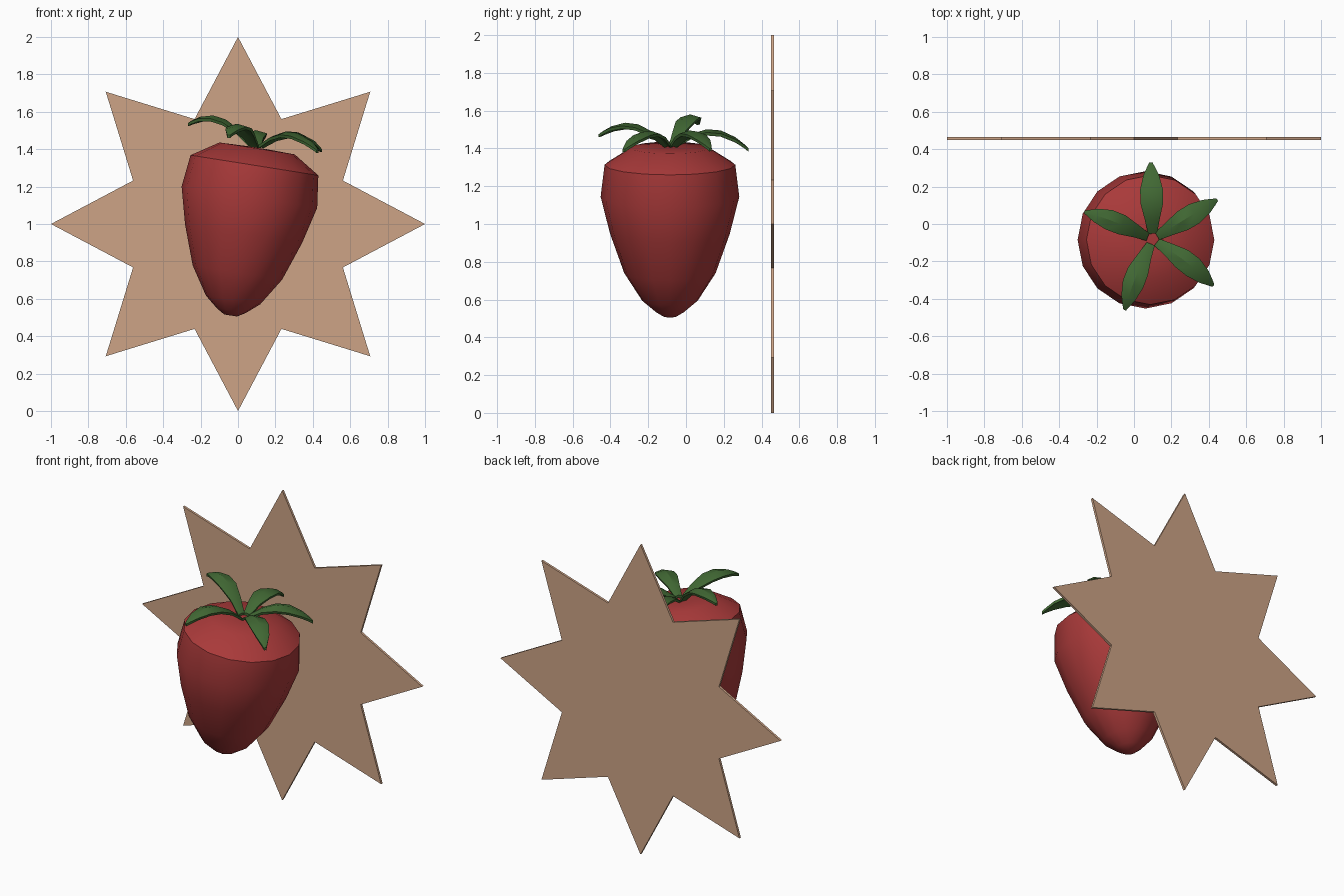
import bpy, bmesh, math
from mathutils import Vector, Matrix

if "Cube" in bpy.data.objects:
    bpy.data.objects.remove(bpy.data.objects["Cube"])


def material(name, color):
    m = bpy.data.materials.new(name)
    m.diffuse_color = (*color, 1)
    m.use_nodes = True
    m.node_tree.nodes["Principled BSDF"].inputs["Base Color"].default_value = m.diffuse_color
    return m


RED = material("berry red", (0.40, 0.042, 0.042))
GREEN = material("leaf green", (0.053, 0.14, 0.034))
TAN = material("warm tan", (0.61, 0.37, 0.24))


def finish(name, bm, mat, smooth=None):
    bmesh.ops.recalc_face_normals(bm, faces=bm.faces)
    me = bpy.data.meshes.new(name)
    bm.to_mesh(me)
    bm.free()
    me.materials.append(mat)
    ob = bpy.data.objects.new(name, me)
    bpy.context.collection.objects.link(ob)
    if smooth:
        bpy.ops.object.select_all(action='DESELECT')
        bpy.context.view_layer.objects.active = ob
        ob.select_set(True)
        bpy.ops.object.shade_smooth_by_angle(angle=math.radians(smooth))
    return ob


# Eight-pointed backing star, a thin extruded plate
bm = bmesh.new()
ring = []
for i in range(16):
    a, r = math.pi * i / 8, (0.607 if i % 2 else 1.0)
    ring.append(bm.verts.new((r * math.sin(a), 0.45, 1 + r * math.cos(a))))
face = bm.faces.new(ring)
ext = bmesh.ops.extrude_face_region(bm, geom=[face])
bmesh.ops.translate(bm, vec=(0, 0.015, 0),
                    verts=[v for v in ext["geom"] if isinstance(v, bmesh.types.BMVert)])
finish("star_backing", bm, TAN)

# Fruit: lathed profile (radius, distance along axis), leaning to the right
PROFILE = [(0.035, 0.004), (0.078, 0.03), (0.147, 0.088), (0.242, 0.236),
           (0.317, 0.447), (0.367, 0.645), (0.346, 0.817), (0.204, 0.908), (0.06, 0.912)]
SIDES = 16
bm = bmesh.new()
rings = [[bm.verts.new((r * math.cos(2 * math.pi * i / SIDES),
                        r * math.sin(2 * math.pi * i / SIDES), s)) for i in range(SIDES)]
         for r, s in PROFILE]
for lo, hi in zip(rings, rings[1:]):
    for i in range(SIDES):
        j = (i + 1) % SIDES
        bm.faces.new((lo[i], lo[j], hi[j], hi[i]))
bm.faces.new(rings[0])
bm.faces.new(rings[-1])
bm.transform(Matrix.Translation((-0.04, -0.085, 0.507)) @ Matrix.Rotation(math.radians(9), 4, 'Y'))
finish("berry", bm, RED, 40)

# Leaves: arched, ridged blades running from the crown to each tip
CROWN = Vector((0.10, -0.08, 1.42))
BLADE = [(0.0, 0.024), (0.2, 0.04), (0.42, 0.06), (0.62, 0.061), (0.82, 0.042), (0.94, 0.02), (1.0, 0.008)]


def leaf(name, tip, arch, width=1.0, bow=0.0):
    bm = bmesh.new()
    tip = Vector(tip)
    flat = Vector((tip.x - CROWN.x, tip.y - CROWN.y, 0)).normalized()
    side = Vector((-flat.y, flat.x, 0))
    base = CROWN + flat * 0.028
    rows = []
    for t, w in BLADE:
        hump = 4 * t * (1 - t)
        p = base.lerp(tip, t) + Vector((0, 0, arch * hump)) + side * bow * hump
        w *= width
        lift = Vector((0, 0, w * 0.28))
        thick = Vector((0, 0, 0.016))
        loop = [p - side * w, p + lift, p + side * w,
                p + side * w * 0.9 - thick, p + lift - thick, p - side * w * 0.9 - thick]
        rows.append([bm.verts.new(v) for v in loop])
    for a, b in zip(rows, rows[1:]):
        for i in range(6):
            j = (i + 1) % 6
            bm.faces.new((a[i], a[j], b[j], b[i]))
    bm.faces.new(rows[0])
    bm.faces.new(rows[-1])
    finish(name, bm, GREEN, 30)


leaf("leaf_back", (0.09, 0.33, 1.40), 0.075)
leaf("leaf_right_back", (0.445, 0.13, 1.40), 0.07, 0.95)
leaf("leaf_right_front", (0.425, -0.33, 1.395), 0.07, 0.95, 0.012)
leaf("leaf_front", (-0.05, -0.46, 1.475), 0.07, 0.95, -0.01)
leaf("leaf_left", (-0.265, 0.065, 1.54), 0.075, 0.9, -0.01)
